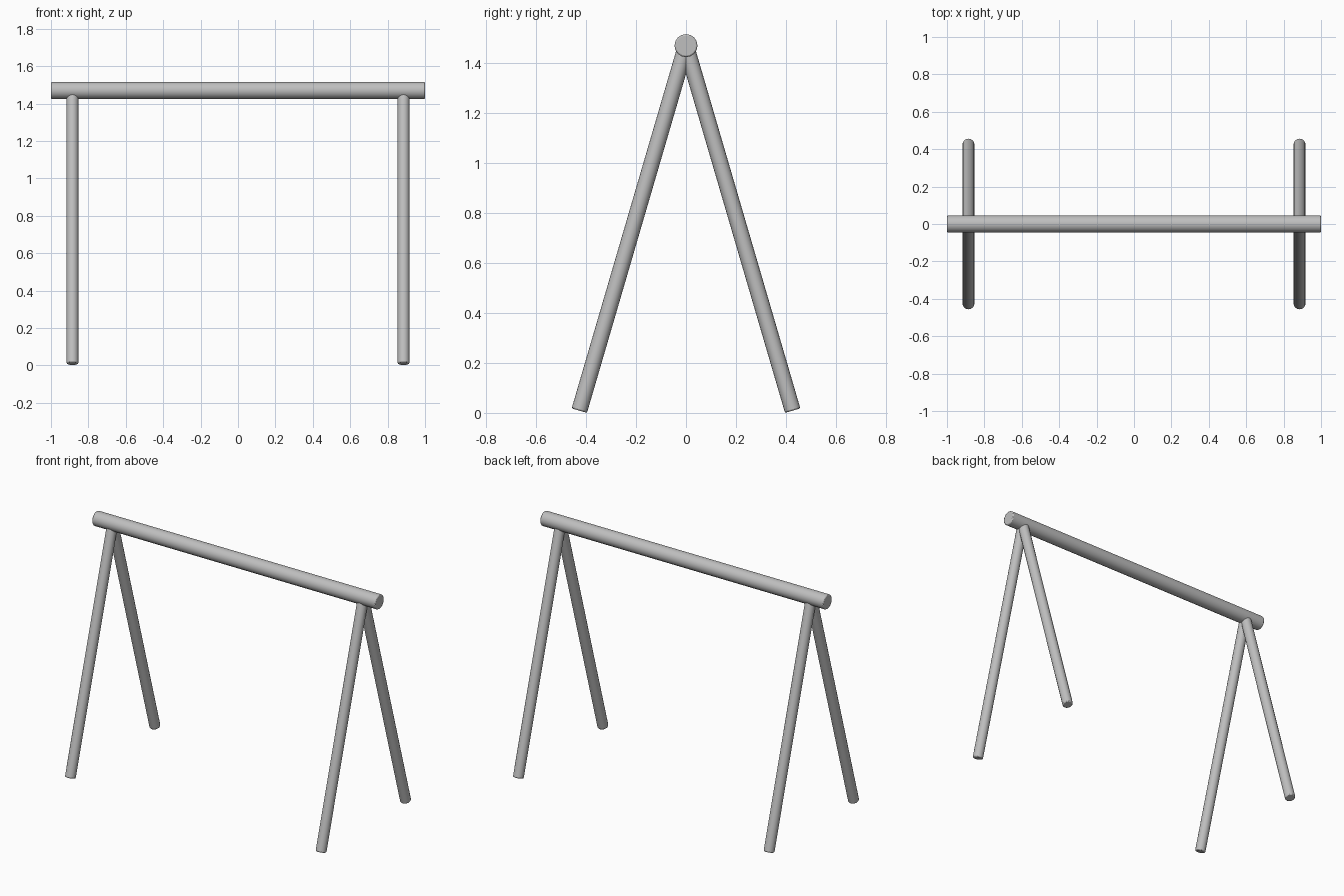
import bpy
import math
from mathutils import Vector

cube = bpy.data.objects.get("Cube")
if cube:
    bpy.data.objects.remove(cube, do_unlink=True)

# One grey metal for the whole frame
GREY = (0.52, 0.52, 0.52, 1.0)
metal = bpy.data.materials.new("grey metal")
metal.use_nodes = True
metal.diffuse_color = GREY
metal.node_tree.nodes["Principled BSDF"].inputs["Base Color"].default_value = GREY


def pole(name, start, end, radius, sides=16, edge=0.006):
    """Round pole between two points with softened end rims."""
    start, end = Vector(start), Vector(end)
    axis = end - start
    bpy.ops.mesh.primitive_cylinder_add(
        vertices=sides, radius=radius, depth=axis.length,
        location=(start + end) / 2,
        rotation=axis.to_track_quat('Z', 'Y').to_euler())
    obj = bpy.context.object
    obj.name = name
    obj.data.materials.append(metal)
    bevel = obj.modifiers.new("rim", 'BEVEL')
    bevel.width = edge
    bevel.segments = 2
    bevel.limit_method = 'ANGLE'
    bevel.angle_limit = math.radians(50)
    bpy.ops.object.shade_smooth_by_angle(angle=math.radians(40))
    return obj


# Top bar
BAR_Z = 1.47
pole("top_bar", (-1, 0, BAR_Z), (1, 0, BAR_Z), 0.046)

# Splayed legs, meeting in pairs inside the bar
for side, x in (("left", 0.885), ("right", -0.885)):
    for end, y in (("front", -0.427), ("back", 0.427)):
        pole(f"{end}_{side}_leg", (x, y, 0.009), (x, 0, BAR_Z), 0.032)
